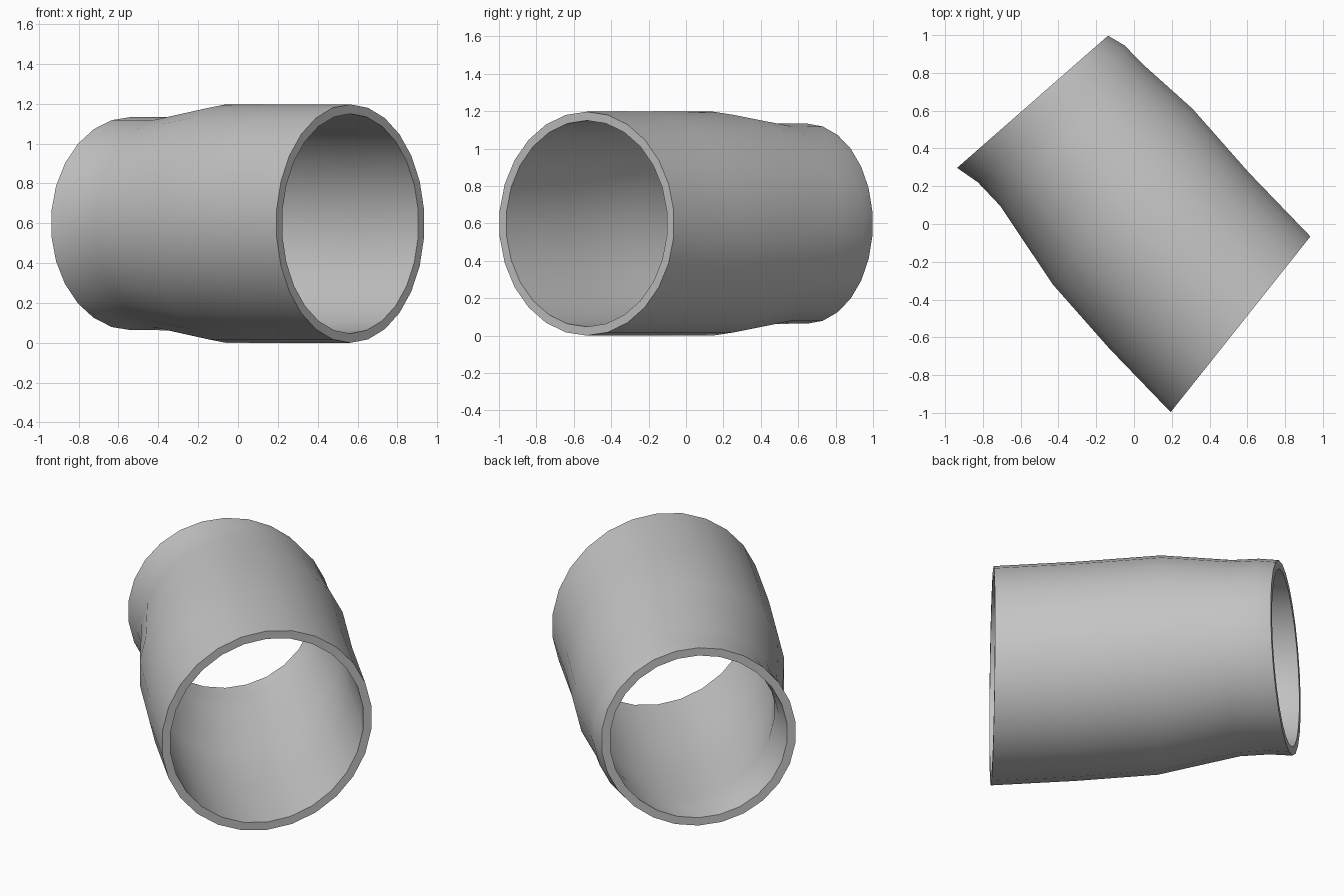
import bpy, bmesh, math
from mathutils import Vector

if "Cube" in bpy.data.objects:
    bpy.data.objects.remove(bpy.data.objects["Cube"])

SIDES = 26
WALL = 0.047
AXIS_Z = 0.5985

# Cross-sections along the bend: centre x, centre y, outer radius, ring plane angle
SECTIONS = [
    (0.564, -0.531, 0.5985, 51.5),    # wide socket end
    (0.240, -0.195, 0.5985, 51.5),
    (-0.060, 0.145, 0.5985, 51.5),    # start of taper
    (-0.331, 0.471, 0.536, 44.8),     # end of taper
    (-0.438, 0.583, 0.535, 43.0),
    (-0.537, 0.647, 0.535, 41.2),     # narrow end
]


def add_ring(bm, section, inset):
    """Add one upright circle of vertices, reduced by the inset."""
    x, y, radius, angle = section
    side = Vector((math.cos(math.radians(angle)), math.sin(math.radians(angle)), 0))
    centre = Vector((x, y, AXIS_Z))
    r = radius - inset
    ring = []
    for i in range(SIDES):
        a = math.pi / 2 + math.tau * i / SIDES
        ring.append(bm.verts.new(centre + side * r * math.cos(a)
                                 + Vector((0, 0, r * math.sin(a)))))
    return ring


# Outer skin forwards, inner bore backwards, joined into a closed tube wall
bm = bmesh.new()
rings = [add_ring(bm, s, 0) for s in SECTIONS]
rings += [add_ring(bm, s, WALL) for s in reversed(SECTIONS)]
for k, ring in enumerate(rings):
    nxt = rings[(k + 1) % len(rings)]
    for i in range(SIDES):
        j = (i + 1) % SIDES
        bm.faces.new((ring[i], ring[j], nxt[j], nxt[i]))
bmesh.ops.recalc_face_normals(bm, faces=bm.faces[:])

mesh = bpy.data.meshes.new("pipe_elbow")
bm.to_mesh(mesh)
bm.free()

# Plain grey material
grey = bpy.data.materials.new("light grey")
grey.diffuse_color = (0.55, 0.55, 0.55, 1)
grey.use_nodes = True
grey.node_tree.nodes["Principled BSDF"].inputs["Base Color"].default_value = grey.diffuse_color
mesh.materials.append(grey)

pipe = bpy.data.objects.new("pipe_elbow", mesh)
bpy.context.collection.objects.link(pipe)

# Smooth walls with crisp rims
bpy.context.view_layer.objects.active = pipe
pipe.select_set(True)
bpy.ops.object.shade_smooth_by_angle(angle=math.radians(35))
